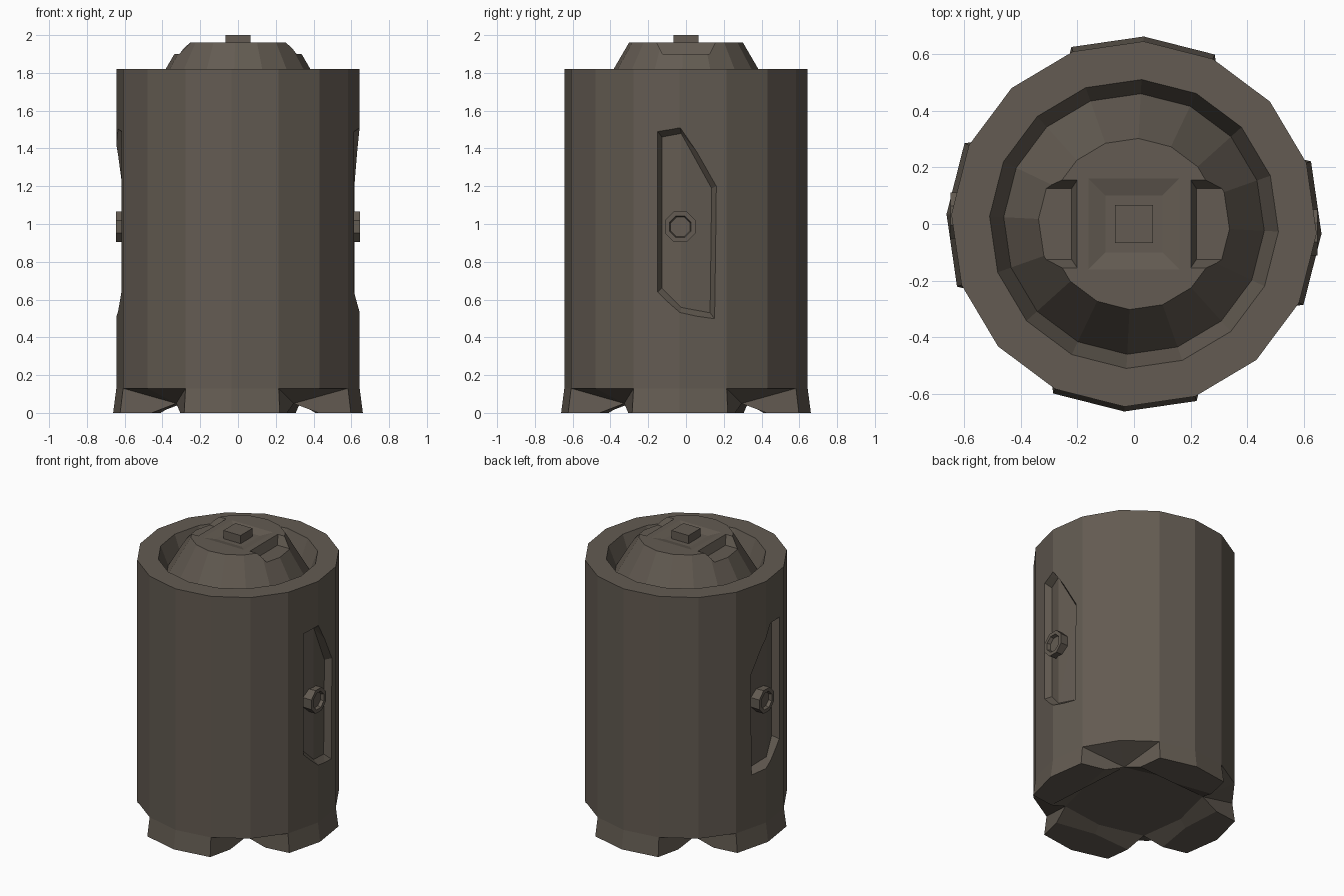
import bpy, bmesh, math
from mathutils import Vector

if "Cube" in bpy.data.objects:
    bpy.data.objects.remove(bpy.data.objects["Cube"])

N = 16
A0 = math.radians(-3)
STEP = 2 * math.pi / N

metal = bpy.data.materials.new("dark brown metal")
metal.diffuse_color = (0.125, 0.105, 0.084, 1)
metal.use_nodes = True
metal.node_tree.nodes["Principled BSDF"].inputs["Base Color"].default_value = metal.diffuse_color


def polar(r, k, z):
    a = A0 + STEP * k
    return (r * math.cos(a), r * math.sin(a), z)


def finish(bm, name):
    bmesh.ops.recalc_face_normals(bm, faces=bm.faces[:])
    me = bpy.data.meshes.new(name)
    bm.to_mesh(me)
    bm.free()
    me.materials.append(metal)
    ob = bpy.data.objects.new(name, me)
    bpy.context.collection.objects.link(ob)
    return ob


def loft(name, rings):
    """Closed solid through equal-length rings of points."""
    bm = bmesh.new()
    vs = [[bm.verts.new(p) for p in ring] for ring in rings]
    n = len(vs[0])
    for a, b in zip(vs, vs[1:]):
        for i in range(n):
            bm.faces.new((a[i], a[(i + 1) % n], b[(i + 1) % n], b[i]))
    bm.faces.new(vs[0])
    bm.faces.new(vs[-1])
    return finish(bm, name)


def cut(ob, cutter):
    cutter.hide_render = True
    m = ob.modifiers.new("cut", 'BOOLEAN')
    m.operation = 'DIFFERENCE'
    m.solver = 'EXACT'
    m.object = cutter
    bpy.context.view_layer.objects.active = ob
    bpy.ops.object.modifier_apply(modifier=m.name)
    bpy.data.objects.remove(cutter)


# Canister: wall, flat rim, trench and domed lid
bm = bmesh.new()
profile = [(0.645, 0.13), (0.645, 1.82), (0.51, 1.82), (0.46, 1.69), (0.302, 1.96)]
rings = [[bm.verts.new(polar(r, k, z)) for k in range(N)] for r, z in profile]
for a, b in zip(rings, rings[1:]):
    for i in range(N):
        j = (i + 1) % N
        bm.faces.new((a[i], a[j], b[j], b[i]))
bm.faces.new(rings[-1])

# Underside: four feet, notches between them, recessed centre panel
base = rings[0]
starts = [15, 3, 7, 11]
tips = [bm.verts.new(polar(0.44, s + 3, 0.05)) for s in starts]
panel = []
for f, s in enumerate(starts):
    B = [base[(s + i) % N] for i in range(5)]
    F = [bm.verts.new(polar(0.662, s + i, 0)) for i in range(3)]
    c0, c2 = [bm.verts.new(polar(0.525, s + 1 + d, 0)) for d in (-1.45, 1.45)]
    mid = bm.verts.new(polar(0.41, s + 1, 0))
    rec = bm.verts.new(polar(0.37, s + 1, 0.05))
    t0, t2 = tips[f - 1], tips[f]
    for face in ((B[0], F[0], F[1], B[1]), (B[1], F[1], F[2], B[2]),
                 (F[0], F[1], F[2], c2, mid, c0),
                 (c0, mid, rec, t0), (mid, c2, t2, rec),
                 (B[0], t0, c0, F[0]), (B[2], F[2], c2, t2),
                 (B[2], B[3], t2), (B[3], B[4], t2)):
        bm.faces.new(face)
    panel += [rec, t2]
bm.faces.new(panel)
body = finish(bm, "canister_body")

# Side pockets: six-sided recess with a creased floor, mirrored left and right
outline = [(-0.15, 1.49), (-0.03, 1.51), (0.16, 1.2), (0.15, 0.5), (-0.03, 0.53), (-0.15, 0.64)]
for side in (1, -1):
    floor, outer = [], []
    for y, z in outline:
        x = 0.605 if abs(y) < 0.1 else 0.575
        p = Vector((x, y * 0.85, 1 + (z - 1) * 0.94))
        q = Vector((x + 0.04, y, z))
        far = p + (q - p) * 2.5
        floor.append((side * p.x, p.y, p.z))
        outer.append((side * far.x, far.y, far.z))
    bm = bmesh.new()
    a = [bm.verts.new(p) for p in floor]
    b = [bm.verts.new(p) for p in outer]
    for i in range(6):
        j = (i + 1) % 6
        bm.faces.new((a[i], a[j], b[j], b[i]))
    for r in (a, b):
        bm.faces.new((r[0], r[1], r[4], r[5]))
        bm.faces.new((r[1], r[2], r[3], r[4]))
    bmesh.ops.triangulate(bm, faces=bm.faces[:])
    cut(body, finish(bm, "pocket_cutter"))

    # Octagonal boss with a hollow end
    def octagon(r, x):
        return [(side * x, -0.03 * side + r * math.cos((i + 0.5) * math.pi / 4),
                 0.985 + r * math.sin((i + 0.5) * math.pi / 4)) for i in range(8)]
    loft("side_boss_" + ("right" if side > 0 else "left"),
         [octagon(0.085, 0.57), octagon(0.088, 0.647), octagon(0.062, 0.647), octagon(0.055, 0.625)])

    # Grip notch in the lid edge
    def notch(z, w, x):
        return [(side * x, -w, z), (side * 0.42, -w, z), (side * 0.42, w, z), (side * x, w, z)]
    cut(body, loft("grip_cutter", [notch(1.9, 0.125, 0.22), notch(2.0, 0.175, 0.187)]))


# Shallow square dip and centre knob on the lid
def square(h, z):
    return [(-h, -h, z), (h, -h, z), (h, h, z), (-h, h, z)]


cut(body, loft("dip_cutter", [square(0.1, 1.943), square(0.16, 1.96), square(0.16, 2.0)]))
loft("lid_knob", [square(0.067, 1.93), square(0.067, 2.0)])
